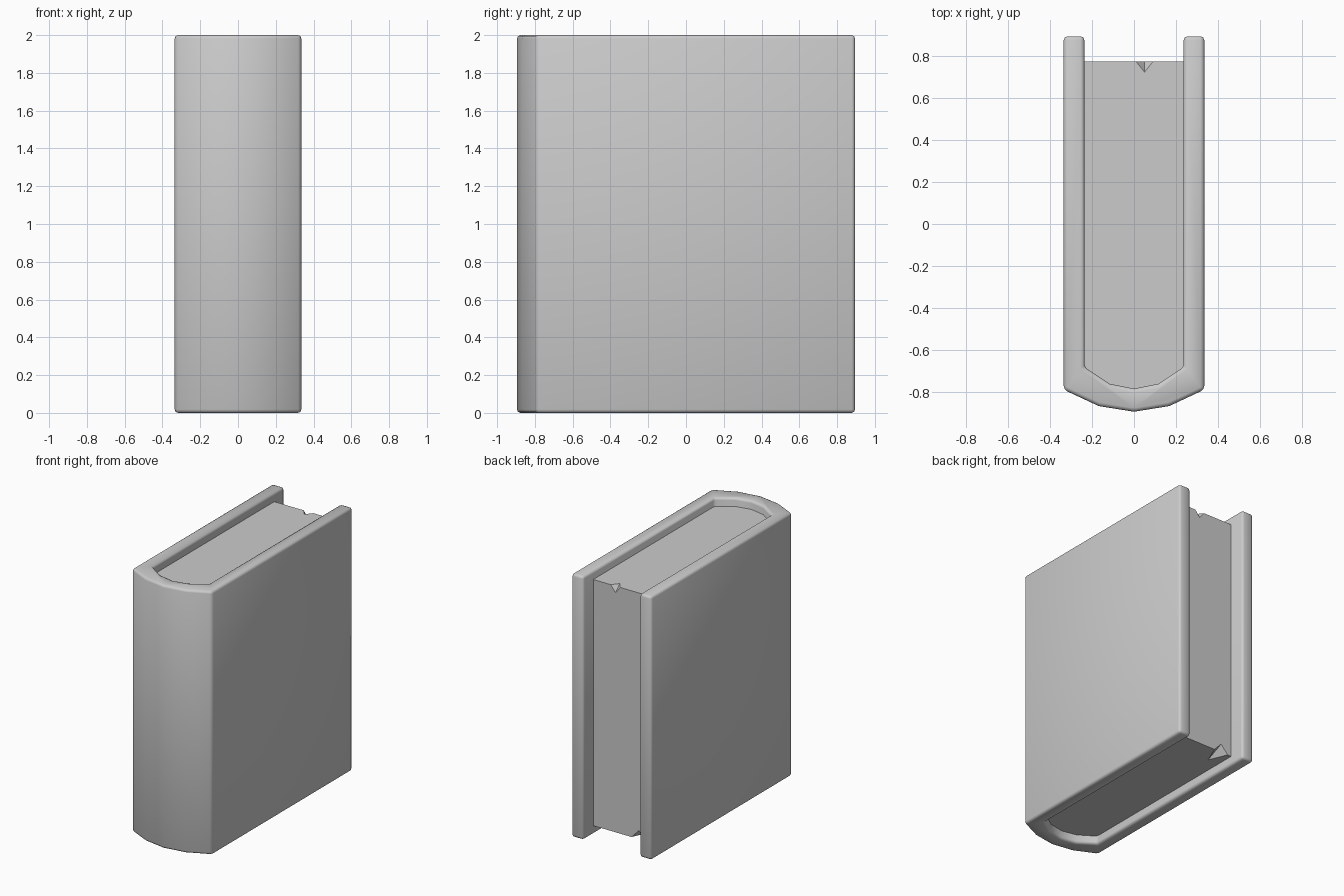
import bpy, bmesh

if "Cube" in bpy.data.objects:
    bpy.data.objects.remove(bpy.data.objects["Cube"])


def add_object(name, bm):
    bmesh.ops.recalc_face_normals(bm, faces=bm.faces[:])
    mesh = bpy.data.meshes.new(name)
    bm.to_mesh(mesh)
    bm.free()
    obj = bpy.data.objects.new(name, mesh)
    bpy.context.collection.objects.link(obj)
    return obj


def mirrored(half):
    """Complete a half outline that ends on x = 0."""
    return half + [(-x, y) for x, y in reversed(half[:-1])]


def extrude_profile(name, points, z0, z1):
    bm = bmesh.new()
    face = bm.faces.new([bm.verts.new((x, y, z0)) for x, y in points])
    ext = bmesh.ops.extrude_face_region(bm, geom=[face])
    top = [g for g in ext["geom"] if isinstance(g, bmesh.types.BMVert)]
    bmesh.ops.translate(bm, verts=top, vec=(0, 0, z1 - z0))
    return add_object(name, bm)


def cut_notch(target, name, centre, size):
    """Octahedron centred on a page edge bites a pointed nick out of it."""
    bm = bmesh.new()
    for axis in range(3):
        for sign in (-1, 1):
            co = list(centre)
            co[axis] += sign * size[axis]
            bm.verts.new(co)
    bmesh.ops.convex_hull(bm, input=bm.verts[:])
    cutter = add_object(name, bm)
    cutter.hide_render = True
    cutter.hide_set(True)
    mod = target.modifiers.new(name, 'BOOLEAN')
    mod.operation = 'DIFFERENCE'
    mod.solver = 'EXACT'
    mod.object = cutter


# Cover: U-shaped outline with a rounded spine at the front
outer = mirrored([(0.335, 0.895), (0.335, -0.79), (0.168, -0.868), (0, -0.895)])
inner = mirrored([(0.237, 0.895), (0.237, -0.682), (0.115, -0.762), (0, -0.785)])
cover = extrude_profile("cover", outer + inner[::-1], 0, 2)
for poly in cover.data.polygons:
    poly.use_smooth = True
bevel = cover.modifiers.new("rounded_edges", 'BEVEL')
bevel.width = 0.018
bevel.segments = 2
bevel.limit_method = 'ANGLE'
bevel.angle_limit = 0.7

# Page block, recessed at top, bottom and fore edge
pages = extrude_profile(
    "pages",
    mirrored([(0.242, 0.774), (0.242, -0.69), (0.12, -0.772), (0, -0.795)]),
    0.065, 1.935)

# Worn nicks in the fore edge of the pages
cut_notch(pages, "top_nick_cutter", (0.05, 0.774, 1.935), (0.04, 0.05, 0.05))
cut_notch(pages, "bottom_nick_cutter", (-0.145, 0.774, 0.065), (0.06, 0.14, 0.065))
